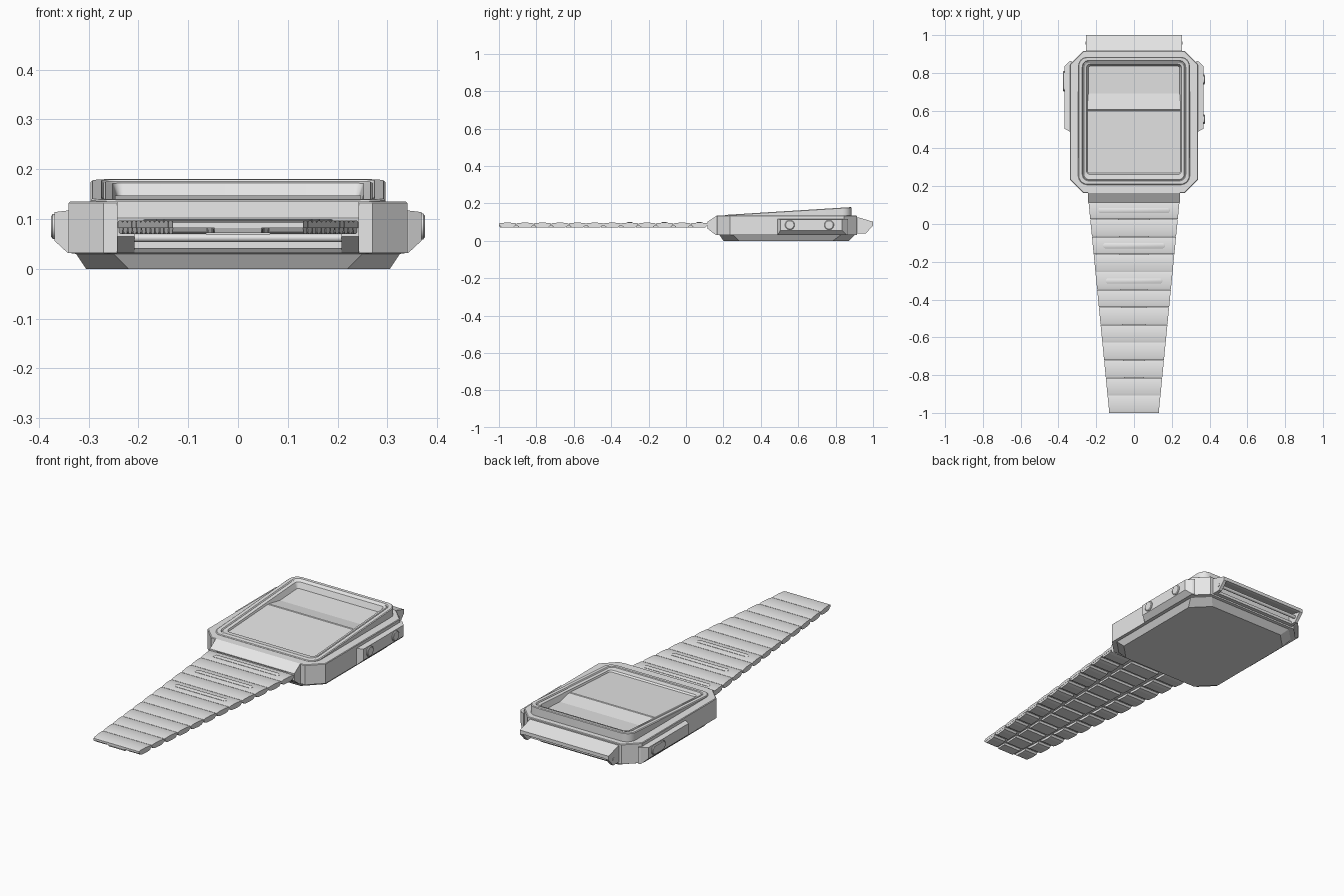
import bpy, bmesh, math

if "Cube" in bpy.data.objects:
    bpy.data.objects.remove(bpy.data.objects["Cube"])

grey = bpy.data.materials.new("steel grey")
grey.diffuse_color = (0.8, 0.8, 0.8, 1)
grey.use_nodes = True
grey.node_tree.nodes["Principled BSDF"].inputs["Base Color"].default_value = grey.diffuse_color


def loft(name, rings, caps=(True, True), smooth=0):
    """Skin a list of closed rings with equal point counts."""
    bm = bmesh.new()
    rows = [[bm.verts.new(p) for p in r] for r in rings]
    n = len(rows[0])
    for a, b in zip(rows, rows[1:]):
        for i in range(n):
            j = (i + 1) % n
            bm.faces.new((a[i], a[j], b[j], b[i]))
    if caps[0]:
        bm.faces.new(rows[0][::-1])
    if caps[1]:
        bm.faces.new(rows[-1])
    if caps == (True, True):
        bmesh.ops.recalc_face_normals(bm, faces=bm.faces)
    me = bpy.data.meshes.new(name)
    bm.to_mesh(me)
    bm.free()
    me.materials.append(grey)
    ob = bpy.data.objects.new(name, me)
    bpy.context.collection.objects.link(ob)
    if smooth:
        bpy.ops.object.select_all(action='DESELECT')
        ob.select_set(True)
        bpy.context.view_layer.objects.active = ob
        bpy.ops.object.shade_smooth_by_angle(angle=math.radians(smooth))
    return ob


def ring(hx, y0, y1, c, z, rounded=False, n=6):
    """Rectangle with chamfered or rounded corners; z may depend on y."""
    pts = []
    for k, (sx, yc) in enumerate(((1, y1 - c), (-1, y1 - c), (-1, y0 + c), (1, y0 + c))):
        cx = sx * (hx - c)
        for i in range(n + 1):
            t = i / n
            a = math.pi / 2 * (k + t)
            dx, dy = math.cos(a), math.sin(a)
            if not rounded:
                a0, a1 = math.pi / 2 * k, math.pi / 2 * (k + 1)
                dx = math.cos(a0) * (1 - t) + math.cos(a1) * t
                dy = math.sin(a0) * (1 - t) + math.sin(a1) * t
            x, y = cx + c * dx, yc + c * dy
            pts.append((x, y, z(y) if callable(z) else z))
    return pts


def prism(name, prof, xa, xb, smooth=0):
    """Extrude a (y, z) profile along x; the ends may depend on y."""
    f = lambda v, y: v(y) if callable(v) else v
    return loft(name, [[(f(xa, y), y, z) for y, z in prof],
                       [(f(xb, y), y, z) for y, z in prof]], smooth=smooth)


def disc(r, y, z, stretch=0, n=24):
    """Round or stadium outline in the y-z plane."""
    out = []
    for i in range(n):
        a = 2 * math.pi * (i + 0.5) / n
        c = math.cos(a)
        out.append((y + r * c + math.copysign(stretch, c), z + r * math.sin(a)))
    return out


# Case: bevelled base and eight-sided body
loft("case_body", [
    ring(0.305, 0.20, 0.87, 0.085, 0.0),
    ring(0.325, 0.18, 0.90, 0.075, 0.03),
    ring(0.34, 0.165, 0.915, 0.07, 0.032),
    ring(0.34, 0.165, 0.915, 0.07, 0.132),
    ring(0.337, 0.168, 0.912, 0.07, 0.135),
    ring(0.27, 0.23, 0.86, 0.05, 0.135)], caps=(True, False))


# Sloping bezel frame around the recessed display
def rim(d):
    return lambda y: min(0.18, 0.138 + 0.062 * (y - 0.2)) - d


loft("bezel_frame", [
    ring(0.296, 0.207, 0.885, 0.05, 0.125, True),
    ring(0.296, 0.207, 0.885, 0.05, rim(0.003), True),
    ring(0.292, 0.211, 0.881, 0.046, rim(0), True),
    ring(0.274, 0.228, 0.866, 0.035, rim(0), True),
    ring(0.270, 0.231, 0.862, 0.032, rim(0.005), True),
    ring(0.266, 0.235, 0.858, 0.030, rim(0.002), True),
    ring(0.252, 0.262, 0.846, 0.020, rim(0.006), True),
    ring(0.238, 0.295, 0.832, 0.008, rim(0.045), True)],
    caps=(False, False), smooth=25)

# Display floor: high lower screen, slope, then upper panel
prism("display_panels", [(0.27, 0.129), (0.598, 0.147), (0.602, 0.143), (0.606, 0.147),
                         (0.69, 0.134), (0.845, 0.143), (0.845, 0.11), (0.27, 0.11)],
      -0.247, 0.247)

# Side guards with bevelled edges
for s, side in ((1, "right"), (-1, "left")):
    loft(side + "_guard", [
        [(s * 0.33, y, z) for y, z in ((0.485, 0.032), (0.865, 0.032), (0.865, 0.118), (0.485, 0.118))],
        [(s * 0.342, y, z) for y, z in ((0.49, 0.032), (0.86, 0.032), (0.86, 0.117), (0.49, 0.117))],
        [(s * 0.368, y, z) for y, z in ((0.505, 0.056), (0.835, 0.056), (0.835, 0.114), (0.505, 0.114))]])


# Push buttons: two round on the right, one long on the left
def button(name, s, y, stretch, r):
    loft(name, [[(s * x, a, b) for a, b in disc(q, y, 0.085, stretch)]
                for x, q in ((0.35, r), (0.372, r), (0.375, r - 0.004))], smooth=30)


button("upper_button", 1, 0.765, 0, 0.026)
button("lower_button", 1, 0.555, 0, 0.026)
button("long_button", -1, 0.755, 0.03, 0.025)

# Front lug: sloping top, side cheeks, pin
prism("front_lug_top", [(0.18, 0.135), (0.165, 0.135), (0.115, 0.102), (0.115, 0.097), (0.18, 0.097)],
      -0.243, 0.243)
# Rear lug: sloping top plate, side cheeks, pins
prism("rear_lug_top", [(0.90, 0.126), (0.92, 0.126), (1.0, 0.102), (1.0, 0.084), (0.985, 0.084), (0.90, 0.106)],
      -0.255, 0.255)
for s, side in ((1, "right"), (-1, "left")):
    prism(side + "_front_cheek", [(0.18, 0.135), (0.165, 0.135), (0.115, 0.102), (0.115, 0.065),
                                  (0.158, 0.032), (0.18, 0.032)], s * 0.208, s * 0.243)
    prism(side + "_rear_cheek", [(0.90, 0.126), (0.92, 0.126), (1.0, 0.102), (1.0, 0.082),
                                 (0.962, 0.04), (0.90, 0.04)], s * 0.238, s * 0.255)
prism("front_lower_lip", [(0.18, 0.032), (0.158, 0.032), (0.15, 0.042), (0.18, 0.042)], -0.21, 0.21)
prism("rear_lower_lip", [(0.90, 0.04), (0.935, 0.04), (0.935, 0.055), (0.90, 0.055)], -0.24, 0.24)
prism("front_pin", disc(0.008, 0.135, 0.062, n=12), -0.21, 0.21, smooth=40)
prism("rear_pin", disc(0.009, 0.958, 0.07, n=12), -0.257, 0.257, smooth=40)


# Tapering strap
def half(y):
    return 0.131 + 0.109 * (y + 1) / 1.11


def scaled(k):
    return lambda y: k * half(y)


PITCH = 1.12 / 12
for i in range(12):
    y0 = -1 + i * PITCH
    y1 = y0 + PITCH - 0.002
    m = (y0 + y1) / 2
    # Curved link plate
    prism(f"link_plate_{i}", [(y0, 0.082), (y0, 0.093), (y0 + 0.012, 0.096), (m, 0.0975),
                              (y1 - 0.012, 0.096), (y1, 0.093), (y1, 0.082)],
          scaled(-1), scaled(1), smooth=20)
    # Folded edges and centre clip underneath
    fold = [(y0 + 0.004, 0.083), (y1 - 0.004, 0.083), (y1 - 0.012, 0.073),
            (y1 - 0.03, 0.07), (y0 + 0.022, 0.07), (y0 + 0.01, 0.074)]
    for s, side in ((1, "right"), (-1, "left")):
        prism(f"{side}_fold_{i}", fold, scaled(s * 0.48), scaled(s * 0.995))
    clip = [(y0 - 0.02 if i else y0, 0.083), (m + 0.015, 0.083), (m + 0.01, 0.072),
            (y0 - 0.015 if i else y0 + 0.005, 0.072)]
    prism(f"centre_clip_{i}", clip, scaled(-0.36), scaled(0.36))

# Raised bars on three links near the case
for k, (y, w) in enumerate(((0.072, 0.19), (-0.115, 0.165), (-0.302, 0.15))):
    loft(f"strap_bar_{k}", [[(a, y + b, z) for a, b in disc(r, 0, 0, w - 0.014, n=16)]
                            for r, z in ((0.014, 0.09), (0.014, 0.0985), (0.010, 0.1005))], smooth=30)
